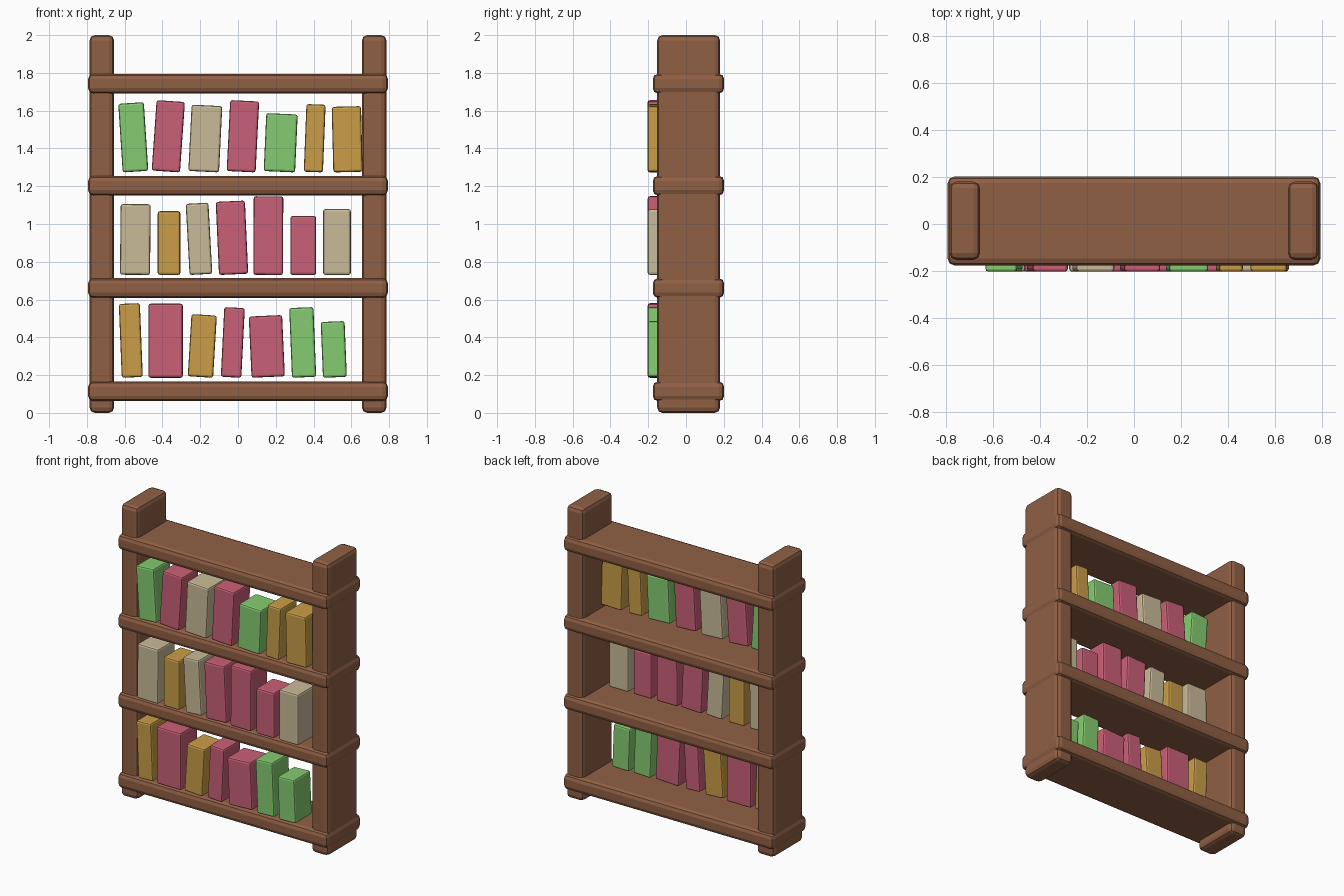
import bpy, bmesh, math
from mathutils import Matrix

if "Cube" in bpy.data.objects:
    bpy.data.objects.remove(bpy.data.objects["Cube"])


def material(name, srgb):
    m = bpy.data.materials.new(name)
    m.diffuse_color = (*[(c / 255) ** 2.2 for c in srgb], 1)
    m.use_nodes = True
    m.node_tree.nodes["Principled BSDF"].inputs["Base Color"].default_value = m.diffuse_color
    return m


WOOD = material("brown wood", (143, 96, 71))
COVERS = {
    "green": material("green cover", (132, 203, 112)),
    "pink": material("pink cover", (201, 96, 118)),
    "cream": material("cream cover", (201, 186, 151)),
    "ochre": material("ochre cover", (201, 156, 73)),
}


def block(name, centre, size, mat, bevel, tilt=0.0):
    """Box with bevelled edges, leaning sideways by tilt."""
    mesh = bpy.data.meshes.new(name)
    bm = bmesh.new()
    bmesh.ops.create_cube(bm, size=1, matrix=Matrix.Diagonal((*size, 1)))
    bm.to_mesh(mesh)
    bm.free()
    mesh.materials.append(mat)
    ob = bpy.data.objects.new(name, mesh)
    ob.location = centre
    ob.rotation_euler.y = tilt
    bpy.context.collection.objects.link(ob)
    mod = ob.modifiers.new("bevel", "BEVEL")
    mod.width = bevel
    mod.segments = 2
    return ob


# Side posts
for side, x in (("left", -0.721), ("right", 0.721)):
    block(side + "_post", (x, 0.014, 1.0), (0.13, 0.333, 2.0), WOOD, 0.028)

# Shelf boards, wrapping around the posts
for i, z in enumerate((0.114, 0.661, 1.203, 1.743)):
    block(f"shelf_{i + 1}", (0, 0.013, z), (1.588, 0.378, 0.104), WOOD, 0.028)

# Books per row: colour, left and right extent, top height, lean
ROWS = [
    (0.186, [("ochre", -0.631, -0.504, 0.581, -0.04), ("pink", -0.475, -0.292, 0.578, 0.0),
             ("ochre", -0.266, -0.112, 0.523, 0.06), ("pink", -0.091, 0.036, 0.560, 0.05),
             ("pink", 0.057, 0.248, 0.518, -0.045), ("green", 0.271, 0.414, 0.560, -0.04),
             ("green", 0.438, 0.576, 0.486, -0.04)]),
    (0.730, [("cream", -0.625, -0.462, 1.106, 0.01), ("ochre", -0.425, -0.305, 1.068, 0.0),
             ("cream", -0.277, -0.136, 1.113, -0.055), ("pink", -0.118, 0.054, 1.124, -0.045),
             ("pink", 0.081, 0.240, 1.147, 0.005), ("pink", 0.277, 0.414, 1.042, 0.0),
             ("cream", 0.451, 0.597, 1.079, 0.0)]),
    (1.273, [("green", -0.634, -0.475, 1.645, -0.065), ("pink", -0.457, -0.281, 1.656, 0.07),
             ("cream", -0.263, -0.083, 1.632, 0.05), ("pink", -0.060, 0.112, 1.656, 0.05),
             ("green", 0.136, 0.316, 1.587, 0.045), ("ochre", 0.348, 0.464, 1.635, 0.04),
             ("ochre", 0.496, 0.660, 1.624, -0.025)]),
]
DEPTH = 0.184
for r, (base, books) in enumerate(ROWS):
    for b, (colour, left, right, top, lean) in enumerate(books):
        # Upright size of the box whose leaning outline fills these extents
        s, c = abs(math.sin(lean)), math.cos(lean)
        span, rise = right - left, top - base
        k = c * c - s * s
        width, height = (span * c - rise * s) / k, (rise * c - span * s) / k
        block(f"book_row{r + 1}_{b + 1}",
              ((left + right) / 2, -0.203 + DEPTH / 2, (top + base) / 2),
              (width, DEPTH, height), COVERS[colour], 0.012, lean)
